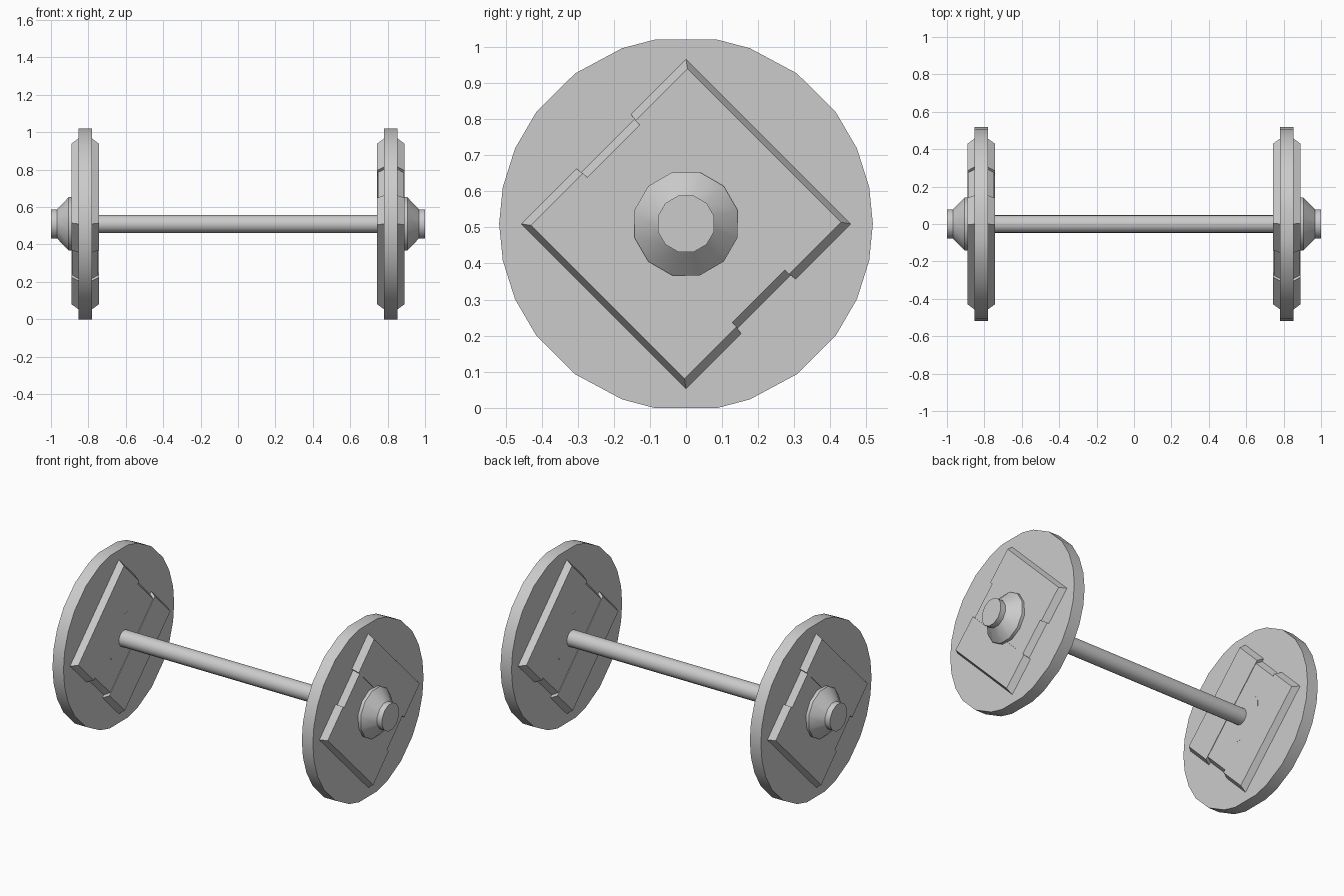
import bpy, bmesh
from math import sin, cos, radians, sqrt

cube = bpy.data.objects.get("Cube")
if cube:
    bpy.data.objects.remove(cube)

AXLE_Z = 0.51
WHEEL_X = 0.817
DISC_HALF = 0.036
BLOCK_HALF = 0.0725

steel = bpy.data.materials.new("plain grey")
steel.use_nodes = True
grey = (0.6, 0.6, 0.6, 1)
steel.diffuse_color = grey
steel.node_tree.nodes["Principled BSDF"].inputs["Base Color"].default_value = grey


def loft(name, rings, side=1, smooth=True):
    """Skin rings of (x, y, z) points and cap both ends; side -1 turns it half round."""
    bm = bmesh.new()
    loops = [[bm.verts.new((side * x, side * y, z + AXLE_Z)) for x, y, z in r] for r in rings]
    n = len(loops[0])
    for a, b in zip(loops, loops[1:]):
        for i in range(n):
            j = (i + 1) % n
            bm.faces.new((a[i], a[j], b[j], b[i]))
    bm.faces.new(loops[0])
    bm.faces.new(loops[-1])
    bmesh.ops.recalc_face_normals(bm, faces=bm.faces[:])
    mesh = bpy.data.meshes.new(name)
    bm.to_mesh(mesh)
    bm.free()
    mesh.materials.append(steel)
    ob = bpy.data.objects.new(name, mesh)
    bpy.context.collection.objects.link(ob)
    if smooth:
        bpy.ops.object.select_all(action='DESELECT')
        ob.select_set(True)
        bpy.context.view_layer.objects.active = ob
        bpy.ops.object.shade_smooth_by_angle(angle=radians(32))
    return ob


def lathe(name, profile, angles, side=1):
    """Profile of (x, radius) around the axle."""
    rings = [[(x, r * cos(radians(a)), r * sin(radians(a))) for a in angles] for x, r in profile]
    return loft(name, rings, side)


def block(name, u, v0, v1, half, inset0, inset1, side):
    """Chamfered slab through the disc; u runs along the diagonal, v across it."""
    def ring(x, t):
        c = 0.022 * t
        a, b, w = v0 + inset0 * t, v1 - inset1 * t, u - c
        return [(x, (p + q) / sqrt(2), (q - p) / sqrt(2))
                for p, q in ((-w, a), (w, a), (w, b), (-w, b))]
    rings = [ring(WHEEL_X + x, t) for x, t in
             ((-half, 1), (-DISC_HALF, 0), (DISC_HALF, 0), (half, 1))]
    loft(name, rings, side, smooth=False)


# Disc outline, slightly uneven steps, repeated in each quarter
quarter = [11.3, 23.8, 36.8, 53.6, 70, 80.5]
rim = ([0] + quarter + [180 - a for a in reversed(quarter)]
       + [180] + [180 + a for a in quarter] + [360 - a for a in reversed(quarter)])
twelve = [15 + 30 * i for i in range(12)]
sixteen = [22.5 * i for i in range(16)]

# Wheels
for label, side in (("left", 1), ("right", -1)):
    lathe(label + "_disc", [(WHEEL_X - DISC_HALF, 0.518), (WHEEL_X + DISC_HALF, 0.518)], rim, side)
    block(label + "_upper_block", 0.323, 0.107, 0.323, BLOCK_HALF, -0.004, 0.016, side)
    block(label + "_lower_block", 0.323, -0.323, -0.107, BLOCK_HALF, 0.016, -0.004, side)
    block(label + "_middle_block", 0.306, -0.108, 0.108, BLOCK_HALF - 0.003, 0, 0, side)
    lathe(label + "_hub", [(0.747, 0.148), (0.905, 0.148), (0.967, 0.081), (1, 0.081)], twelve, side)

# Axle
lathe("axle", [(-0.78, 0.048), (0.78, 0.048)], sixteen)
